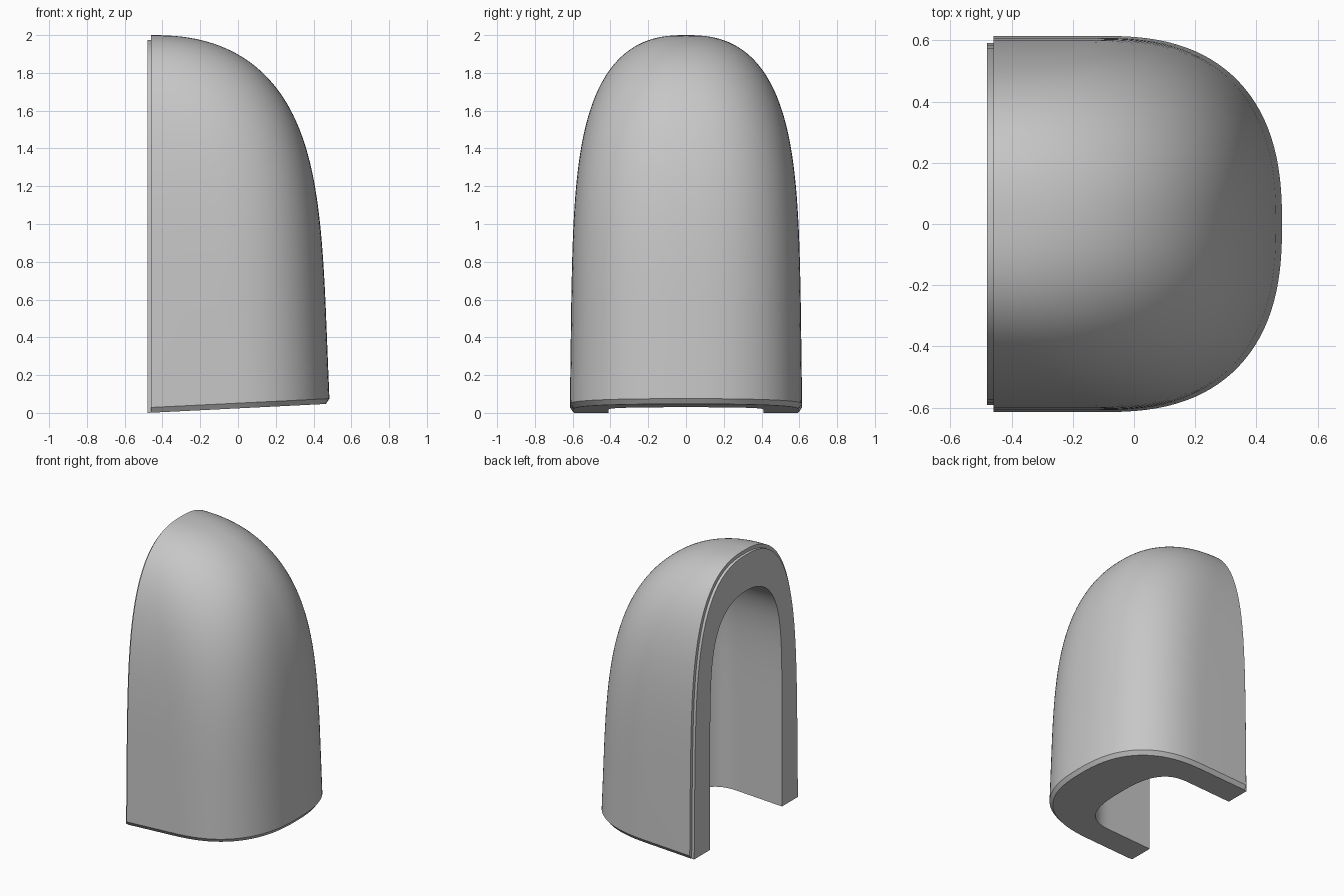
import bpy, bmesh
from math import sin, cos, pi, radians

if "Cube" in bpy.data.objects:
    bpy.data.objects.remove(bpy.data.objects["Cube"])

AXIS_X = -0.46      # plane of the flat back
SLOPE = 0.05        # tilt of the underside
ROWS, COLS = 48, 56

grey = bpy.data.materials.new("plain_grey")
grey.use_nodes = True
colour = (0.57, 0.57, 0.57, 1)
grey.diffuse_color = colour
grey.node_tree.nodes["Principled BSDF"].inputs["Base Color"].default_value = colour


def half_dome(name, width, depth, height, wide, deep, straight, power,
              fade=4, back=AXIS_X, floor=0.0, chamfer=0.0):
    """Stack of rings, straight at the sides and rounded in front, shrinking to a crown."""
    def shrink(t, shape):
        a, b, taper = shape
        return (1 - taper * t) * max(0.0, 1 - t ** b) ** (1 / a)

    levels = [(floor, chamfer)]
    if chamfer:
        levels.append((0.028, 0))
    start = 0.05
    for i in range(1, ROWS + 1):
        s = start + (1 - start) * i / ROWS
        levels.append((height * sin(s * pi / 2) ** 0.6, 0))
    levels[-1] = (height, 0)

    bm = bmesh.new()
    rings = []
    for z, inset in levels:
        t = min(1.0, max(0.0, z / height))
        w = width * shrink(t, wide) - inset
        d = depth * shrink(t, deep) - inset
        # Straight flanks fade out towards the crown
        run = straight * d * (1 - t ** fade)
        n = power + (2.2 - power) * t ** fade
        pts = [(back, w)]
        for j in range(COLS + 1):
            p = pi * j / COLS
            c = cos(p)
            side = 1 if c > 0 else -1
            reach = max(0.0, sin(p)) ** (2 / n)
            pts.append((AXIS_X + run + (d - run) * reach, side * w * abs(c) ** (2 / n)))
        pts.append((back, -w))
        rings.append([bm.verts.new((x, y, z + SLOPE * (x + 0.48) * (1 - t))) for x, y in pts])
    for low, high in zip(rings, rings[1:]):
        for j in range(len(low)):
            k = (j + 1) % len(low)
            bm.faces.new((low[j], low[k], high[k], high[j]))
    bm.faces.new(rings[0])
    bmesh.ops.remove_doubles(bm, verts=bm.verts, dist=0.0002)
    bmesh.ops.recalc_face_normals(bm, faces=bm.faces)
    mesh = bpy.data.meshes.new(name)
    bm.to_mesh(mesh)
    bm.free()
    mesh.materials.append(grey)
    ob = bpy.data.objects.new(name, mesh)
    bpy.context.collection.objects.link(ob)
    return ob


def combine(target, tool, operation):
    mod = target.modifiers.new(operation.lower(), 'BOOLEAN')
    mod.operation, mod.object, mod.solver = operation, tool, 'EXACT'
    bpy.context.view_layer.objects.active = target
    bpy.ops.object.modifier_apply(modifier=mod.name)


# Outer shell with a chamfered lower edge, and the stepped lip behind it
arch, brow = (2.5, 5, 0.04), (2.35, 4.7, 0.08)
shell = half_dome("shell", 0.615, 0.945, 2.0, arch, brow, 0.38, 2.5, chamfer=0.02)
lip = half_dome("rear_lip", 0.592, 0.06, 1.975, arch, brow, 0.38, 2.5, back=-0.48)

# Arched cavity with an upright end wall, open to the back and the underside
cavity = half_dome("cavity_cutter", 0.41, 0.58, 1.715, (2.2, 8, 0), (3, 40, 0),
                   0.55, 2.8, fade=40, back=-0.6, floor=-0.2)
cavity.hide_render = True

combine(shell, lip, 'UNION')
combine(shell, cavity, 'DIFFERENCE')
for helper in (lip, cavity):
    bpy.data.objects.remove(helper)

# Smooth curved surfaces, crisp rims
bpy.ops.object.select_all(action='DESELECT')
shell.select_set(True)
bpy.context.view_layer.objects.active = shell
bpy.ops.object.shade_smooth_by_angle(angle=radians(30))
